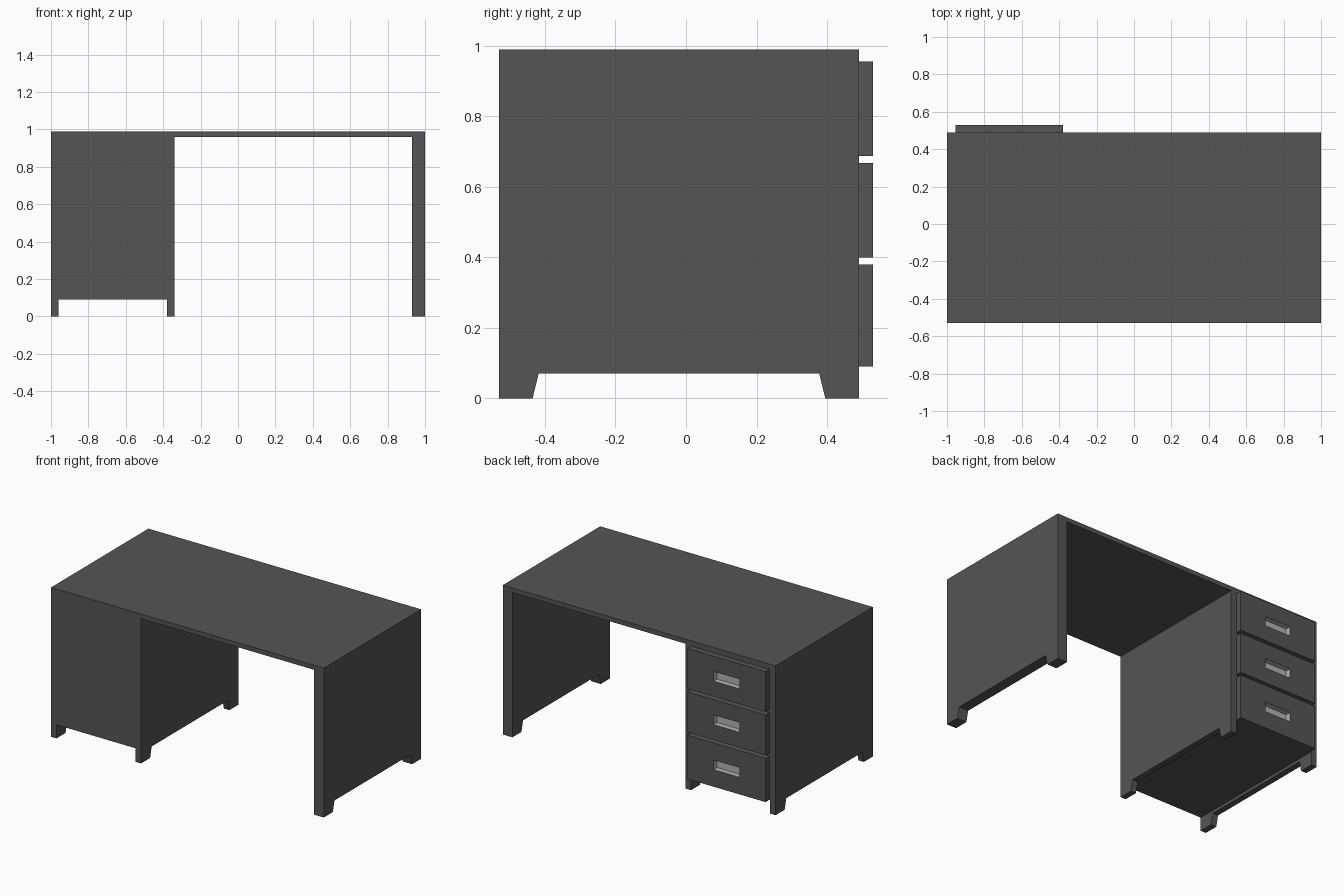
import bpy, bmesh
from mathutils import Vector

if "Cube" in bpy.data.objects:
    bpy.data.objects.remove(bpy.data.objects["Cube"])


def material(name, v):
    m = bpy.data.materials.new(name)
    m.diffuse_color = (v, v, v, 1)
    m.use_nodes = True
    m.node_tree.nodes["Principled BSDF"].inputs["Base Color"].default_value = m.diffuse_color
    return m


DARK = material("dark_grey", 0.09)
LIGHT = material("light_grey", 0.45)


def finish(name, bm, mats=(DARK,)):
    bmesh.ops.recalc_face_normals(bm, faces=bm.faces)
    me = bpy.data.meshes.new(name)
    bm.to_mesh(me)
    bm.free()
    for m in mats:
        me.materials.append(m)
    ob = bpy.data.objects.new(name, me)
    bpy.context.collection.objects.link(ob)
    return ob


def box_bm(lo, hi):
    lo, hi = Vector(lo), Vector(hi)
    bm = bmesh.new()
    bmesh.ops.create_cube(bm, size=1)
    bmesh.ops.scale(bm, vec=hi - lo, verts=bm.verts)
    bmesh.ops.translate(bm, vec=(lo + hi) / 2, verts=bm.verts)
    return bm


FRONT, BACK, TOP, UNDER = -0.53, 0.49, 0.99, 0.96


# Upright panel whose lower edge is cut away to leave two feet
def panel(name, x0, x1):
    profile = [(FRONT, 0), (-0.435, 0), (-0.418, 0.07), (0.378, 0.07),
               (0.395, 0), (BACK, 0), (BACK, UNDER), (FRONT, UNDER)]
    bm = bmesh.new()
    face = bm.faces.new([bm.verts.new((x0, y, z)) for y, z in profile])
    new = bmesh.ops.extrude_face_region(bm, geom=[face])["geom"]
    bmesh.ops.translate(bm, vec=(x1 - x0, 0, 0),
                        verts=[g for g in new if isinstance(g, bmesh.types.BMVert)])
    finish(name, bm)


# Drawer front with a recessed light grey pull
def drawer(name, z0, z1):
    x0, x1, y1 = -0.955, -0.38, 0.53
    bm = box_bm((x0, BACK, z0), (x1, y1, z1))
    bm.normal_update()
    face = max(bm.faces, key=lambda f: f.calc_center_median().y)
    bmesh.ops.inset_individual(bm, faces=[face], thickness=0.02)
    cx, cz = (x0 + x1) / 2, (z0 + z1) / 2
    for v in face.verts:
        v.co.x = cx + (0.095 if v.co.x > cx else -0.095)
        v.co.z = cz + (0.032 if v.co.z > cz else -0.032)
    pocket = bmesh.ops.extrude_discrete_faces(bm, faces=[face])["faces"][0]
    bmesh.ops.translate(bm, vec=(0, -0.037, 0), verts=pocket.verts)
    pocket.material_index = 1
    for e in pocket.edges:
        for f in e.link_faces:
            f.material_index = 1
    finish(name, bm, (DARK, LIGHT))


# Table top and supports
finish("table_top", box_bm((-1, FRONT, UNDER), (1, BACK, TOP)))
panel("cabinet_outer_panel", -1, -0.96)
panel("cabinet_inner_panel", -0.38, -0.34)
panel("right_panel", 0.93, 1)

# Cabinet between the two left panels
finish("cabinet_body", box_bm((-0.96, FRONT, 0.09), (-0.38, BACK, UNDER)))

# Three drawers
for i, (z0, z1) in enumerate([(0.09, 0.38), (0.40, 0.667), (0.688, 0.955)]):
    drawer(f"drawer_{i + 1}", z0, z1)
